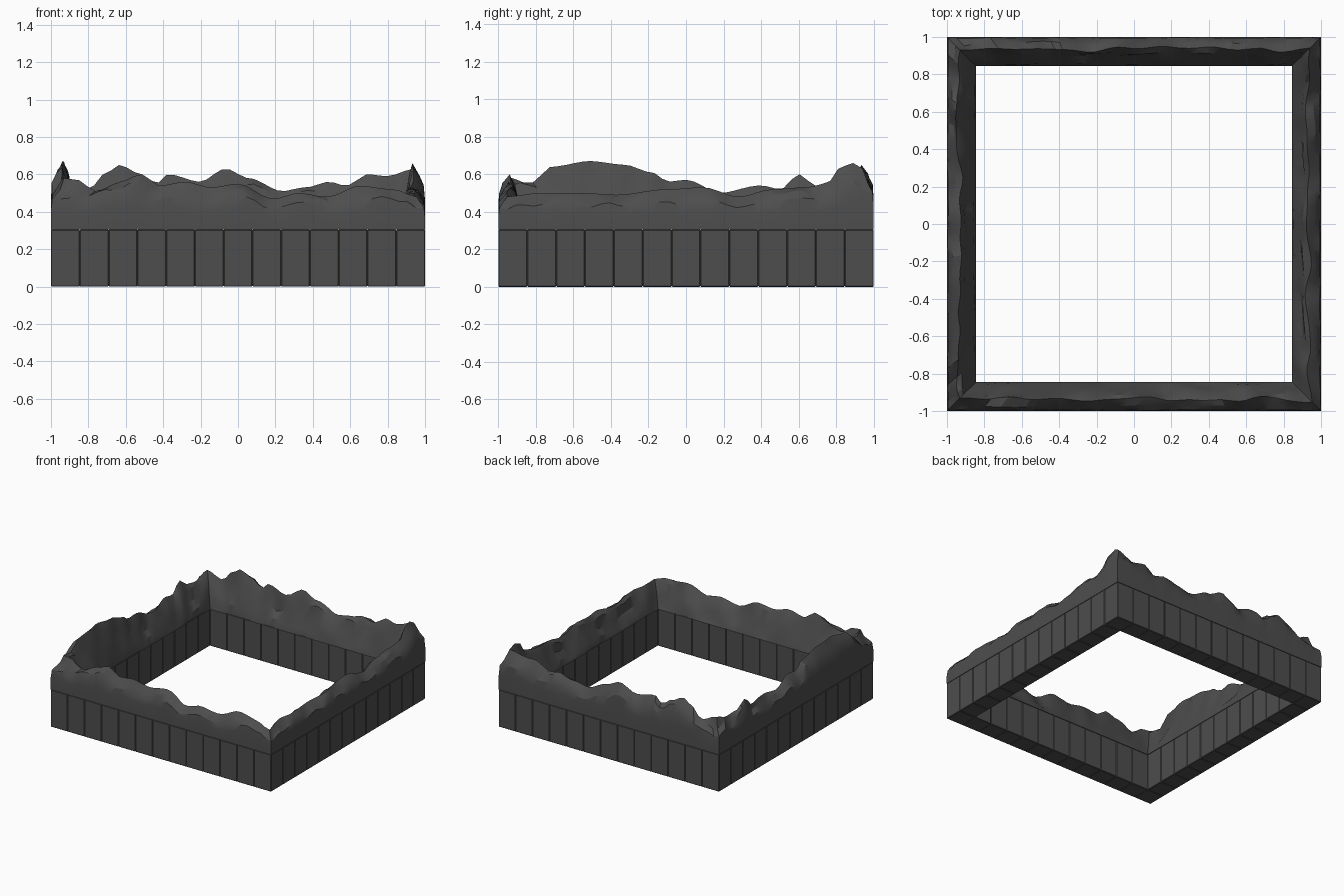
import bpy, bmesh, math, random
from mathutils import noise, Vector

if "Cube" in bpy.data.objects:
    bpy.data.objects.remove(bpy.data.objects["Cube"])

random.seed(4)
N = 13                    # blocks per side
B = 2 / N                 # block size
H = 0.305                 # block height

dark = bpy.data.materials.new("dark_stone")
dark.diffuse_color = (0.075, 0.075, 0.075, 1)
dark.use_nodes = True
dark.node_tree.nodes["Principled BSDF"].inputs["Base Color"].default_value = dark.diffuse_color


def finish(name, bm):
    bmesh.ops.recalc_face_normals(bm, faces=bm.faces[:])
    me = bpy.data.meshes.new(name)
    bm.to_mesh(me)
    bm.free()
    me.materials.append(dark)
    ob = bpy.data.objects.new(name, me)
    bpy.context.collection.objects.link(ob)
    return ob


# Base wall: one row of square blocks around the border
bm = bmesh.new()
for i in range(N):
    for j in range(N):
        if i in (0, N - 1) or j in (0, N - 1):
            geo = bmesh.ops.create_cube(bm, size=1)
            for v in geo["verts"]:
                v.co.x = v.co.x * B - 1 + (i + .5) * B
                v.co.y = v.co.y * B - 1 + (j + .5) * B
                v.co.z = (v.co.z + .5) * H
base = finish("base_blocks", bm)
bev = base.modifiers.new("bevel", "BEVEL")
bev.width = 0.004
bev.segments = 1

# Crest heights along each side, (position, z), walked from -1 to 1
front = [(-1, .58), (-.92, .57), (-.81, .51), (-.68, .56), (-.55, .60), (-.45, .54),
         (-.3, .56), (-.15, .53), (0, .55), (.2, .47), (.35, .50), (.5, .48),
         (.7, .54), (.88, .52), (1, .48)]
right = [(-1, .48), (-.85, .50), (-.6, .50), (-.4, .49), (-.1, .52), (.1, .53),
         (.3, .48), (.5, .52), (.7, .53), (.8, .55), (.87, .63), (.95, .66), (1, .63)]
back = [(-1, .57), (-.85, .52), (-.75, .61), (-.68, .65), (-.55, .60), (-.47, .55),
        (-.4, .60), (-.22, .56), (-.07, .63), (.06, .58), (.25, .51), (.38, .53),
        (.52, .56), (.62, .54), (.74, .60), (.87, .59), (1, .63)]
left = [(-1, .58), (-.88, .55), (-.76, .64), (-.55, .67), (-.35, .65), (-.2, .61),
        (-.1, .56), (0, .57), (.2, .50), (.42, .54), (.53, .52), (.63, .60),
        (.73, .54), (.85, .53), (1, .57)]


def height(tab, s):
    for (a, za), (b, zb) in zip(tab, tab[1:]):
        if s <= b:
            t = (s - a) / (b - a)
            t = t * t * (3 - 2 * t)
            return za + (zb - za) * t
    return tab[-1][1]


# Cross-section: (inset from outer face, share of crest height, sideways roughness)
section = [(0, 0, 0), (0, .45, 0), (.006, .68, .003), (.035, .87, .012), (.065, 1, .016),
           (.088, .84, .012), (.115, .48, .012), (.143, .2, .006), (.154, 0, 0)]
sides = [(front, lambda s, r: (s * r, -r), 1), (right, lambda s, r: (r, s * r), 1),
         (back, lambda s, r: (s * r, r), -1), (left, lambda s, r: (-r, s * r), -1)]

# Rocky ridge: mitred ring of cross-sections
SEG = 44
bm = bmesh.new()
rings = []
for tab, place, d in sides:
    for k in range(SEG):
        s = d * (-1 + 2 * k / SEG)
        h = height(tab, s) - H
        ring = []
        for u, f, rough in section:
            x, y = place(s, 1 - u)
            n = noise.noise(Vector((x * 6, y * 6, f * 3)))
            m = noise.noise(Vector((x * 9 + 7, y * 9, f * 2)))
            uu = u + rough * 2 * n
            ff = f if f in (0, 1) else f + .16 * m
            if u < .04 and abs(s) > .95:      # worn outer corners
                ff *= .82
            x, y = place(s, 1 - uu)
            ring.append(bm.verts.new((x, y, H + h * ff)))
        rings.append(ring)
for i, a in enumerate(rings):
    b = rings[(i + 1) % len(rings)]
    for j in range(len(section)):
        j2 = (j + 1) % len(section)
        bm.faces.new((a[j], b[j], b[j2], a[j2]))
ridge = finish("rock_ridge", bm)

bpy.context.view_layer.objects.active = ridge
ridge.select_set(True)
bpy.ops.object.shade_smooth_by_angle(angle=math.radians(25))
